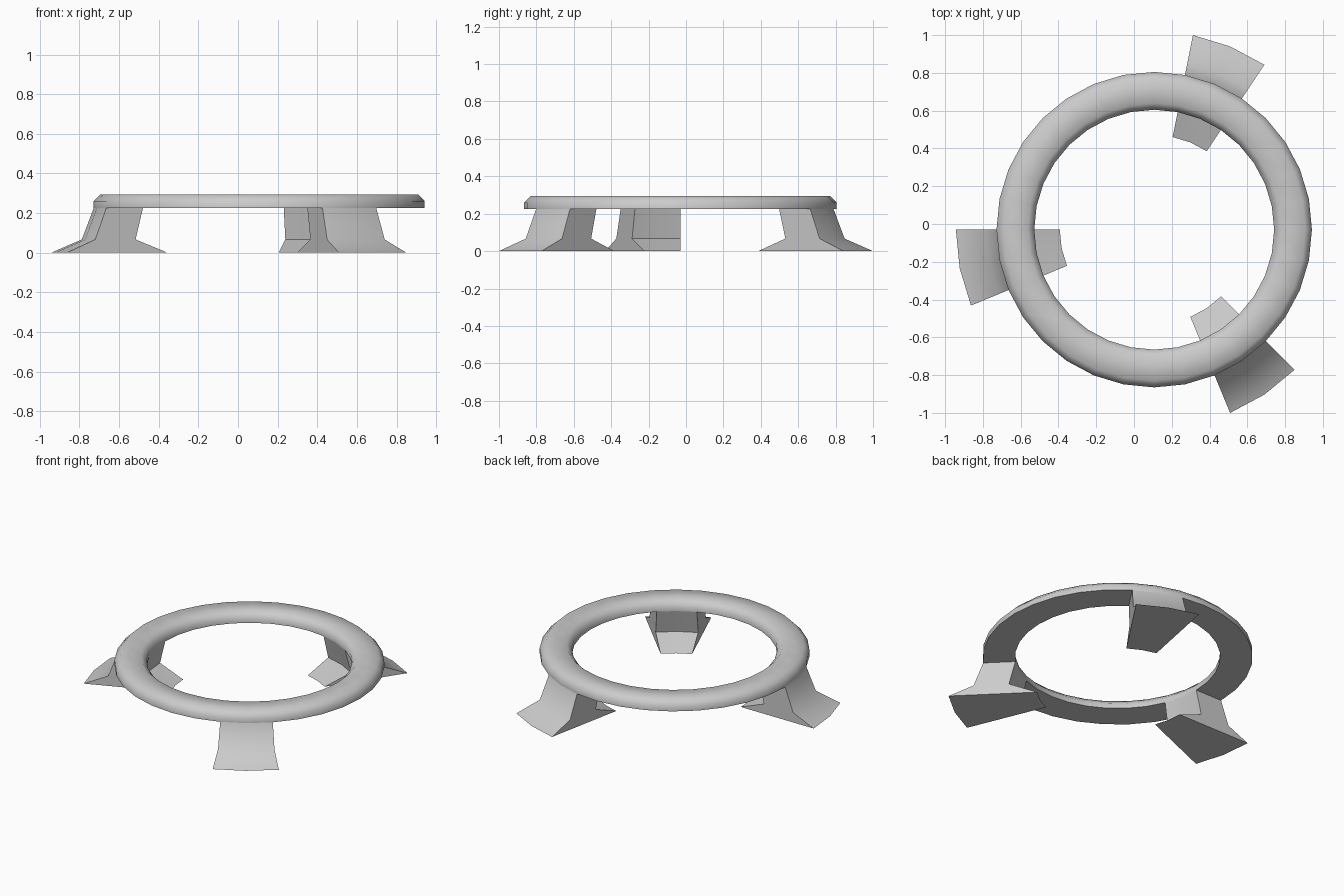
import bpy, bmesh
from math import cos, sin, radians, tau

if "Cube" in bpy.data.objects:
    bpy.data.objects.remove(bpy.data.objects["Cube"])

SEG = 32                 # sides of the full circle
CX, CY = 0.107, -0.03    # ring centre
LEG_STARTS = (5, 16, 26)  # first segment of each leg, two segments wide
LEG_SEGS = {s + k for s in LEG_STARTS for k in (0, 1)}


def sweep(name, profile, first, count, skip):
    """Turn a closed (radius, z) profile about the ring centre.
    skip(profile_edge, segment) tells which hidden faces to leave out."""
    bm = bmesh.new()
    full = count == SEG
    rows = []
    for i in range(first, first + count + (0 if full else 1)):
        a = tau * i / SEG
        rows.append([bm.verts.new((CX + r * cos(a), CY + r * sin(a), z)) for r, z in profile])
    n = len(profile)
    for i in range(count):
        a, b = rows[i], rows[(i + 1) % len(rows)]
        for j in range(n):
            if not skip(j, first + i):
                k = (j + 1) % n
                bm.faces.new((a[j], b[j], b[k], a[k]))
    if not full:
        bm.faces.new(rows[0])
        bm.faces.new(rows[-1][::-1])
    mesh = bpy.data.meshes.new(name)
    bm.to_mesh(mesh)
    bm.free()
    obj = bpy.data.objects.new(name, mesh)
    bpy.context.collection.objects.link(obj)
    bpy.ops.object.select_all(action='DESELECT')
    obj.select_set(True)
    bpy.context.view_layer.objects.active = obj
    bpy.ops.object.shade_smooth_by_angle(angle=radians(60))
    return obj


# Ring with bevelled upper edges, counter-clockwise in (radius, z);
# its underside is open where the legs join
ring_profile = [(0.635, 0.225), (0.835, 0.225), (0.835, 0.26),
                (0.80, 0.295), (0.67, 0.295), (0.635, 0.26)]
sweep("ring", ring_profile, 0, SEG, lambda j, s: j == 0 and s in LEG_SEGS)

# Three legs with flared feet, open at the top under the ring
leg_profile = [(0.50, 0.0), (1.05, 0.0), (0.895, 0.067),
               (0.835, 0.225), (0.635, 0.225), (0.675, 0.067)]
for label, start in zip(("back", "left", "front"), LEG_STARTS):
    sweep(label + "_leg", leg_profile, start, 2, lambda j, s: j == 3)
